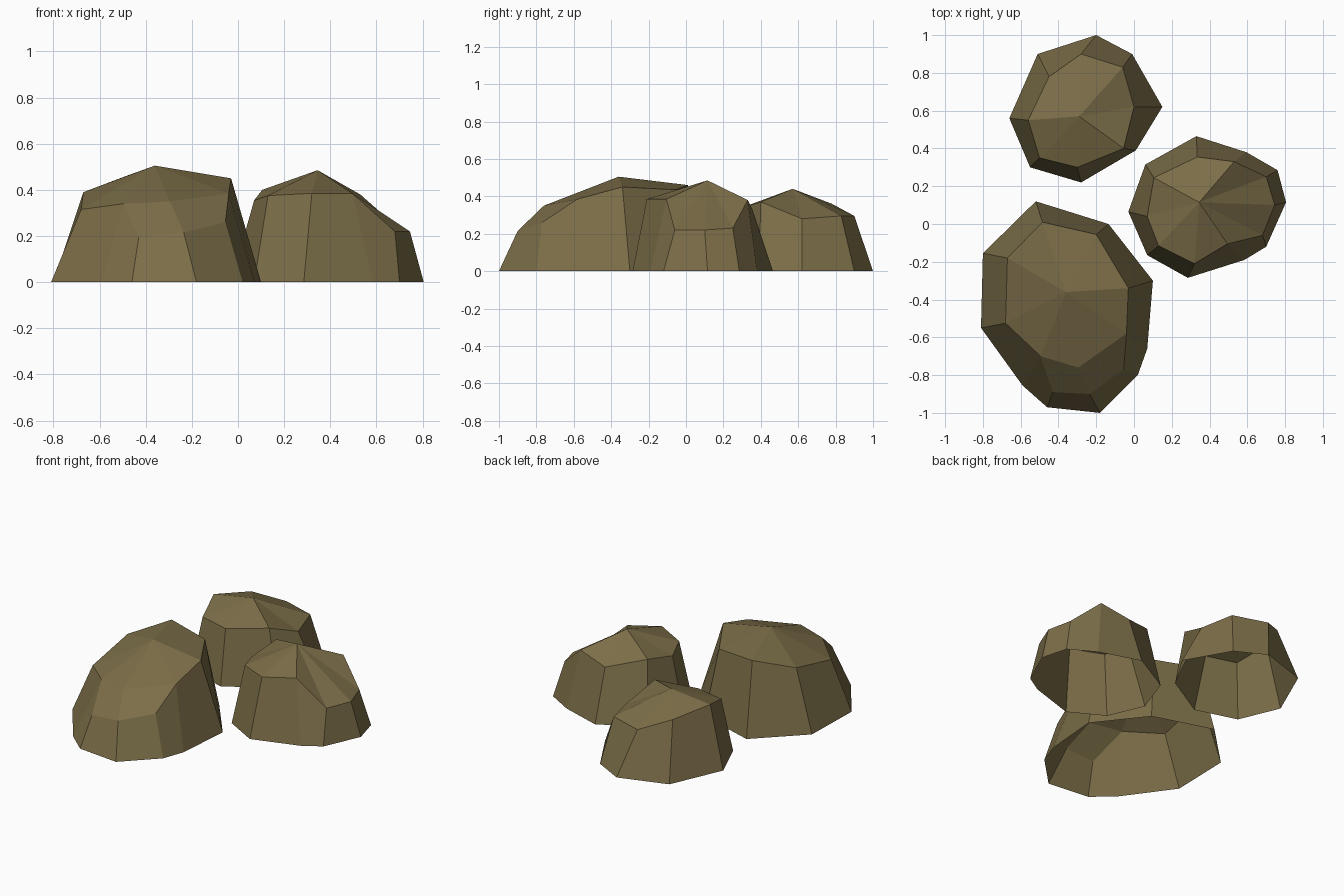
import bpy

stone = bpy.data.materials.new("olive_brown_stone")
stone.diffuse_color = (0.20, 0.155, 0.065, 1)


def rock(name, pairs, peak, brow=None):
    """Each pair: ground x, y then shoulder x, y, z, clockwise from above.
    The walls join ground to shoulder and a fan closes to the peak.
    brow = (start, end, point): a lower shelf between two shoulder points."""
    n = len(pairs)
    verts = [(p[0], p[1], 0) for p in pairs] + [p[2:] for p in pairs] + [peak]
    faces = []
    # walls, open underneath
    for i in range(n):
        j = (i + 1) % n
        faces.append((j, i, n + i, n + j))
    # cap ring, with the optional shelf cut out of it
    ring = list(range(n, 2 * n))
    if brow:
        s, e, point = brow
        verts.append(point)
        k = len(verts) - 1
        mid = (s + e) // 2
        faces.append((k, n + mid, n + s + 1, n + s))
        faces.append((n + e, n + e - 1, n + mid, k))
        ring[s + 1:e] = [k]
    for a, b in zip(ring, ring[1:] + ring[:1]):
        faces.append((2 * n, b, a))
    mesh = bpy.data.meshes.new(name)
    mesh.from_pydata(verts, [], faces)
    mesh.materials.append(stone)
    ob = bpy.data.objects.new(name, mesh)
    bpy.context.collection.objects.link(ob)


# back left rock
rock("back_rock", [
    (-.20, 1.0, -.28, .90, .295), (-.01, .90, -.06, .83, .295),
    (.15, .62, 0, .62, .28), (.01, .39, -.055, .40, .37),
    (-.28, .22, -.30, .30, .34), (-.55, .30, -.50, .35, .345),
    (-.66, .56, -.56, .55, .40), (-.51, .90, -.45, .78, .36),
], (-.29, .57, .44))

# large front rock with a lower shelf facing the front
rock("large_front_rock", [
    (-.52, .12, -.485, .01, .46), (-.135, 0, -.20, -.055, .435),
    (.10, -.30, -.03, -.34, .45), (.07, -.66, -.04, -.58, .385),
    (.02, -.80, -.055, -.77, .26), (-.18, -1.0, -.235, -.90, .215),
    (-.46, -.97, -.43, -.89, .195), (-.59, -.855, -.495, -.70, .34),
    (-.81, -.55, -.68, -.525, .315), (-.80, -.155, -.67, -.18, .39),
], (-.36, -.36, .505), (3, 7, (-.295, -.76, .35)))

# right rock
rock("right_rock", [
    (.33, .465, .335, .355, .33), (.595, .38, .53, .33, .38),
    (.76, .285, .70, .25, .23), (.805, .115, .745, .10, .22),
    (.70, -.12, .68, -.06, .22), (.585, -.19, .495, -.105, .385),
    (.285, -.285, .32, -.21, .385), (.07, -.165, .13, -.115, .375),
    (-.03, .065, .07, .04, .355), (.06, .315, .105, .245, .40),
], (.345, .115, .485))
